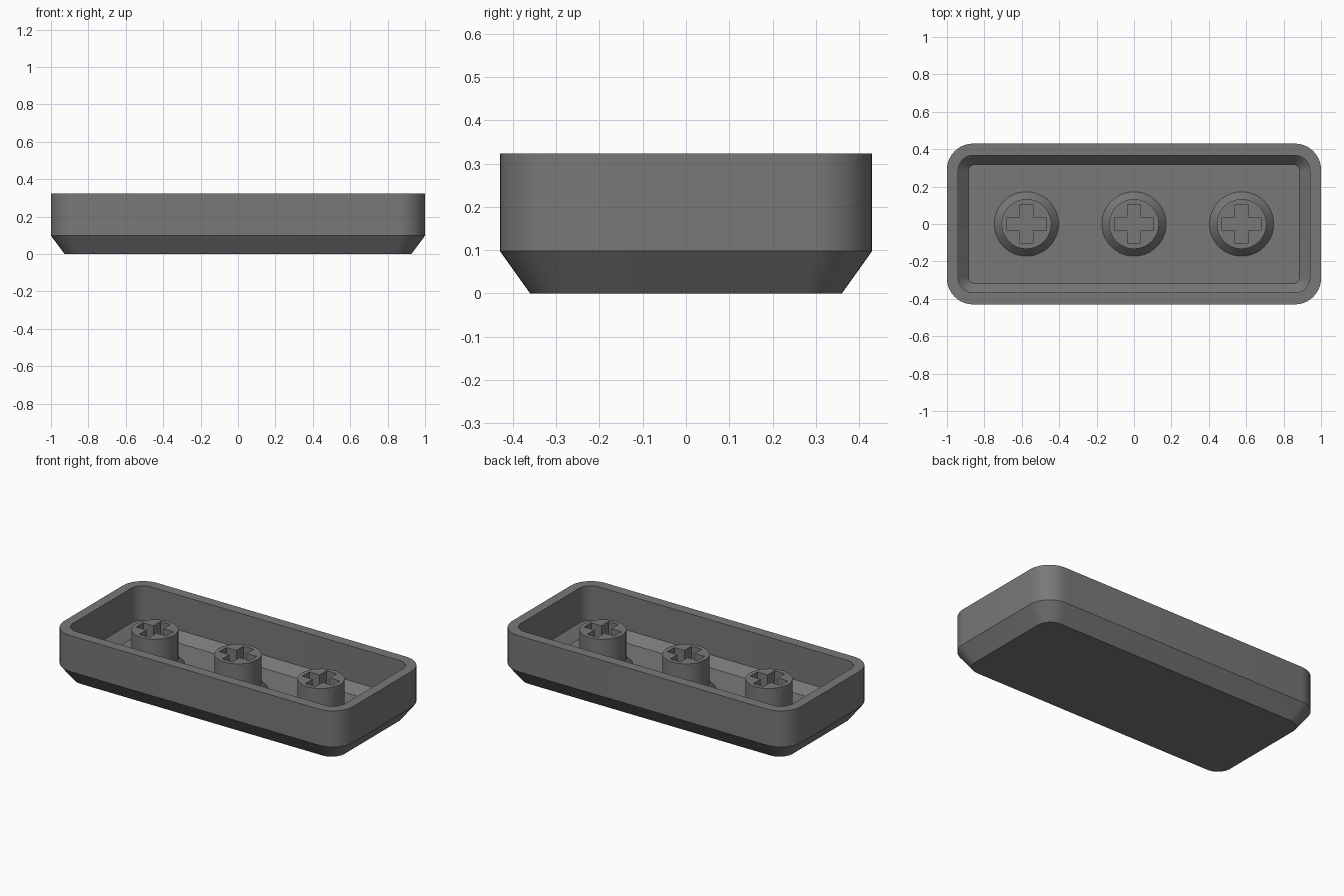
import bpy, bmesh, math

if "Cube" in bpy.data.objects:
    bpy.data.objects.remove(bpy.data.objects["Cube"])

FLOOR = 0.05      # inner floor height
POST_TOP = 0.273

grey = bpy.data.materials.new("dark grey plastic")
grey.diffuse_color = (0.19, 0.19, 0.19, 1)
grey.use_nodes = True
grey.node_tree.nodes["Principled BSDF"].inputs["Base Color"].default_value = grey.diffuse_color


def rounded_rect(hx, hy, r, z, seg=10):
    """Points of a rounded rectangle, counter-clockwise."""
    pts = []
    for k, (sx, sy) in enumerate([(1, 1), (-1, 1), (-1, -1), (1, -1)]):
        for i in range(seg + 1):
            a = math.pi / 2 * (k + i / seg)
            pts.append((sx * (hx - r) + r * math.cos(a),
                        sy * (hy - r) + r * math.sin(a), z))
    return pts


def circle(r, z, n=48):
    return [(r * math.cos(2 * math.pi * i / n), r * math.sin(2 * math.pi * i / n), z)
            for i in range(n)]


def cross(l, w, z):
    """Points of a plus shape, counter-clockwise."""
    quarter = [(l, -w), (l, w), (w, w)]
    pts = []
    for k in range(4):
        c, s = round(math.cos(k * math.pi / 2)), round(math.sin(k * math.pi / 2))
        pts += [(c * x - s * y, s * x + c * y, z) for x, y in quarter]
    return pts


def loft(bm, loops):
    """Skin a series of equal-length point loops; returns the vertex rings."""
    rings = [[bm.verts.new(p) for p in loop] for loop in loops]
    for a, b in zip(rings, rings[1:]):
        for i in range(len(a)):
            j = (i + 1) % len(a)
            bm.faces.new((a[i], a[j], b[j], b[i]))
    return rings


def ring_edges(bm, ring):
    return [bm.edges.get((ring[i - 1], ring[i])) for i in range(len(ring))]


def finish(bm, name, loc=(0, 0, 0)):
    bmesh.ops.recalc_face_normals(bm, faces=bm.faces)
    me = bpy.data.meshes.new(name)
    bm.to_mesh(me)
    bm.free()
    ob = bpy.data.objects.new(name, me)
    ob.location = loc
    me.materials.append(grey)
    bpy.context.collection.objects.link(ob)
    bpy.ops.object.select_all(action='DESELECT')
    ob.select_set(True)
    bpy.context.view_layer.objects.active = ob
    bpy.ops.object.shade_smooth_by_angle(angle=math.radians(25))


# Tray shell: bevelled outside, flat rim, tapered inside
bm = bmesh.new()
rings = loft(bm, [
    rounded_rect(0.927, 0.36, 0.09, 0),
    rounded_rect(1.0, 0.43, 0.14, 0.098),
    rounded_rect(1.0, 0.43, 0.14, 0.323),
    rounded_rect(0.94, 0.367, 0.08, 0.323),
    rounded_rect(0.94, 0.367, 0.08, 0.105),
    rounded_rect(0.886, 0.318, 0.035, FLOOR),
])
bm.faces.new(rings[0])
bm.faces.new(rings[-1])
finish(bm, "tray_shell")

# Three posts with a flared foot and a cross-shaped socket
for name, x in (("left_post", -0.575), ("middle_post", 0), ("right_post", 0.575)):
    bm = bmesh.new()
    wall = loft(bm, [circle(0.172, FLOOR), circle(0.133, FLOOR + 0.045),
                     circle(0.133, POST_TOP)])
    well = loft(bm, [cross(0.105, 0.035, POST_TOP), cross(0.105, 0.035, FLOOR)])
    bmesh.ops.triangle_fill(bm, use_beauty=True,
                            edges=ring_edges(bm, wall[-1]) + ring_edges(bm, well[0]))
    finish(bm, name, (x, 0, 0))
